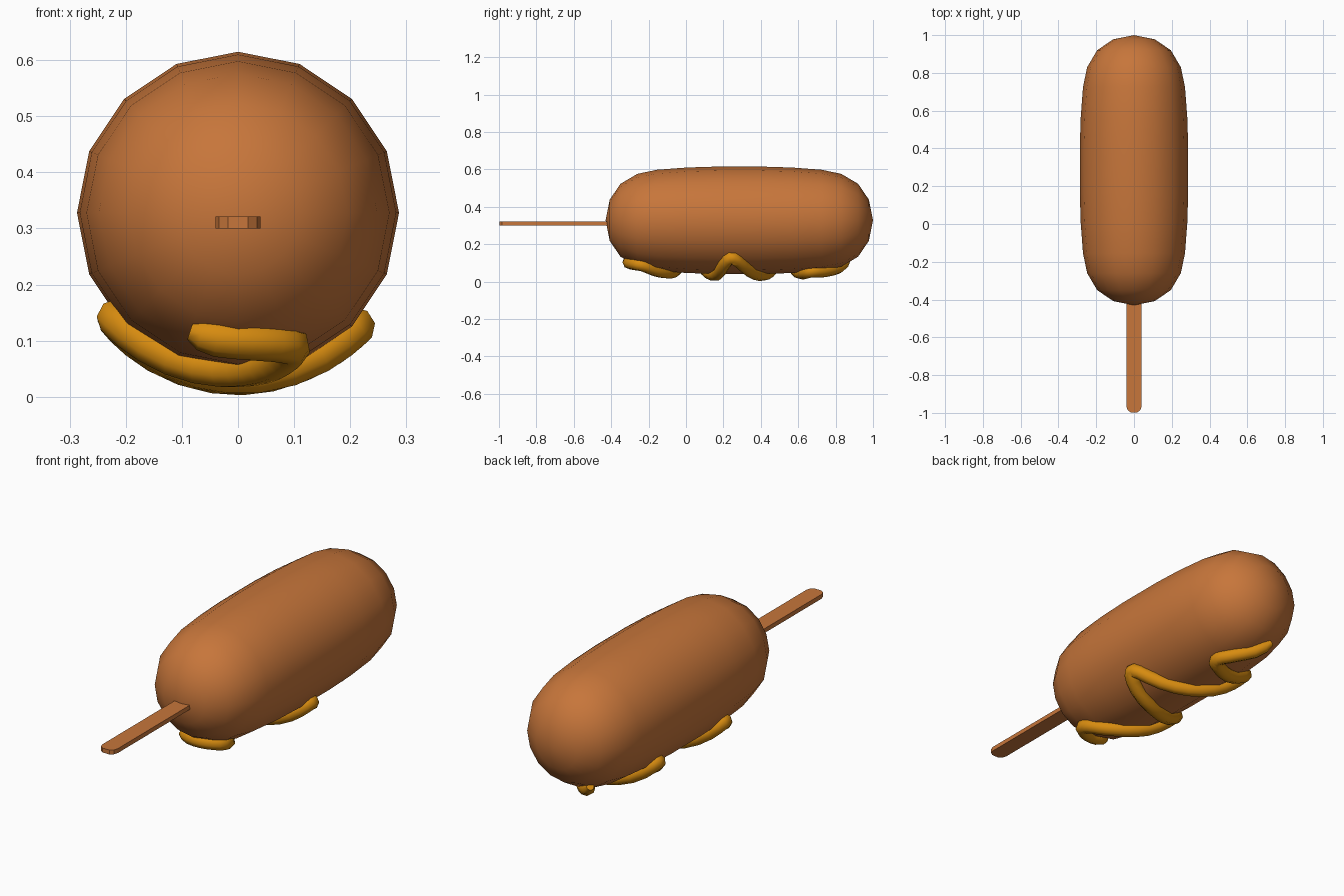
import bpy, bmesh, math
from mathutils import Vector

if "Cube" in bpy.data.objects:
    bpy.data.objects.remove(bpy.data.objects["Cube"])

CY, CZ = 0.285, 0.328          # centre of the battered body


def material(name, rgb):
    m = bpy.data.materials.new(name)
    m.diffuse_color = (*rgb, 1)
    m.use_nodes = True
    m.node_tree.nodes["Principled BSDF"].inputs["Base Color"].default_value = m.diffuse_color
    return m


def mesh_object(name, bm, mat):
    bmesh.ops.recalc_face_normals(bm, faces=bm.faces[:])
    me = bpy.data.meshes.new(name)
    bm.to_mesh(me)
    bm.free()
    ob = bpy.data.objects.new(name, me)
    bpy.context.collection.objects.link(ob)
    me.materials.append(mat)
    return ob


batter = material("golden brown batter", (0.57, 0.18, 0.043))
mustard = material("mustard yellow", (0.68, 0.26, 0.005))

# Body: 16-sided lathe around the y axis; half profile (distance from centre, radius)
half = [(0.12, 0.287), (0.28, 0.282), (0.44, 0.270), (0.545, 0.248),
        (0.635, 0.195), (0.693, 0.110)]
profile = [(-y, r) for y, r in reversed(half)] + half
N = 16
bm = bmesh.new()
rings = []
for y, r in profile:
    rings.append([bm.verts.new((r * math.sin(math.tau * i / N), CY + y,
                                CZ + r * math.cos(math.tau * i / N))) for i in range(N)])
for a, b in zip(rings, rings[1:]):
    for i in range(N):
        j = (i + 1) % N
        bm.faces.new((a[i], a[j], b[j], b[i]))
for ring, y in ((rings[0], CY - 0.715), (rings[-1], CY + 0.715)):
    tip = bm.verts.new((0, y, CZ))
    for i in range(N):
        bm.faces.new((ring[i], ring[(i + 1) % N], tip))
body = mesh_object("battered_body", bm, batter)
body.data.shade_smooth()

# Stick: flat rounded outline extruded upwards
bm = bmesh.new()
right = [(0.040, -0.33), (0.040, -0.965), (0.034, -0.985), (0.018, -0.997)]
outline = right + [(-x, y) for x, y in reversed(right)]
face = bm.faces.new([bm.verts.new((x, y, 0.30)) for x, y in outline])
ext = bmesh.ops.extrude_face_region(bm, geom=[face])
bmesh.ops.translate(bm, vec=(0, 0, 0.021),
                    verts=[v for v in ext["geom"] if isinstance(v, bmesh.types.BMVert)])
mesh_object("stick", bm, batter)


# Mustard drizzle: zigzag (x, y) path projected onto the underside
def body_radius(y):
    d = abs(y - CY)
    pts = [(0, 0.287)] + half
    for (d0, r0), (d1, r1) in zip(pts, pts[1:]):
        if d <= d1:
            return r0 + (r1 - r0) * (d - d0) / (d1 - d0)
    return pts[-1][1]


path = [(-0.085, -0.305), (0.02, -0.30), (0.095, -0.25), (0.06, -0.165), (-0.03, -0.085),
        (-0.19, -0.01), (-0.205, 0.055), (-0.02, 0.145), (0.18, 0.21), (0.195, 0.275),
        (0.01, 0.40), (-0.18, 0.485), (-0.205, 0.55), (-0.02, 0.615), (0.06, 0.665),
        (0.02, 0.75), (-0.10, 0.865)]
ctrl = [Vector(p) for p in path]
ctrl = [ctrl[0]] + ctrl + [ctrl[-1]]
samples = []
for p0, p1, p2, p3 in zip(ctrl, ctrl[1:], ctrl[2:], ctrl[3:]):
    for k in range(4):
        t = k / 4
        samples.append(0.5 * (2 * p1 + (p2 - p0) * t + (2 * p0 - 5 * p1 + 4 * p2 - p3) * t ** 2
                              + (3 * p1 - p0 - 3 * p2 + p3) * t ** 3))
samples.append(ctrl[-1])

cu = bpy.data.curves.new("mustard_drizzle", 'CURVE')
cu.dimensions = '3D'
cu.bevel_depth = 0.034
cu.bevel_resolution = 2
cu.use_fill_caps = True
sp = cu.splines.new('POLY')
sp.points.add(len(samples) - 1)
for i, (pt, s) in enumerate(zip(sp.points, samples)):
    r = body_radius(s.y) + 0.005
    pt.co = (s.x, s.y, CZ - math.sqrt(r * r - s.x * s.x), 1)
    pt.radius = (0.5, 0.85, 1)[min(i, len(samples) - 1 - i, 2)]   # rounded ends
tmp = bpy.data.objects.new("drizzle_path", cu)
bpy.context.collection.objects.link(tmp)
bpy.context.view_layer.update()
me = bpy.data.meshes.new_from_object(tmp.evaluated_get(bpy.context.evaluated_depsgraph_get()))
bpy.data.objects.remove(tmp)
drizzle = bpy.data.objects.new("mustard_drizzle", me)
bpy.context.collection.objects.link(drizzle)
me.materials.clear()
me.materials.append(mustard)
me.shade_smooth()
